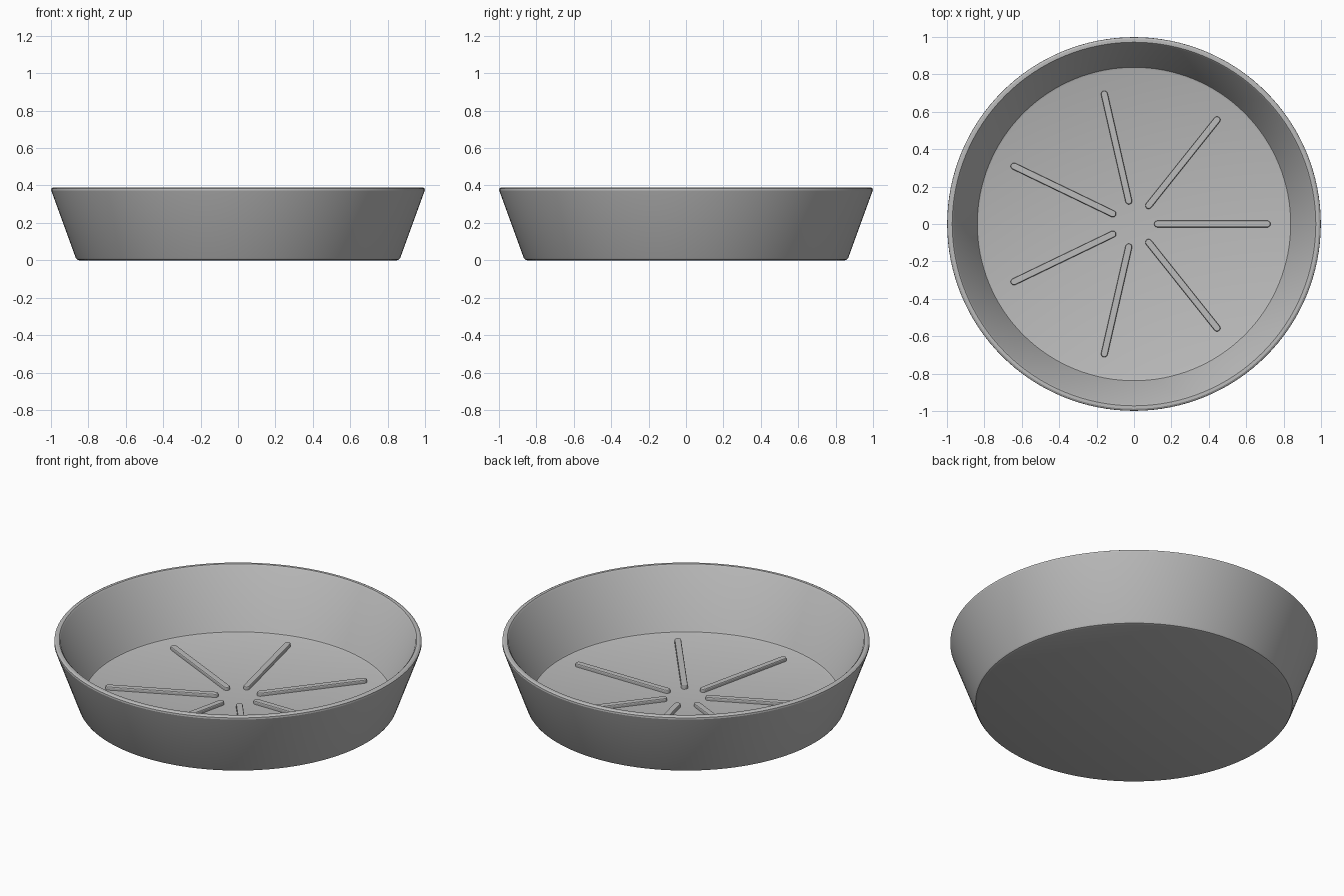
import bpy, bmesh, math
from mathutils import Matrix

cube = bpy.data.objects.get("Cube")
if cube:
    bpy.data.objects.remove(cube, do_unlink=True)

grey = bpy.data.materials.new("plain grey")
grey.use_nodes = True
colour = (0.5, 0.5, 0.5, 1)
grey.diffuse_color = colour
grey.node_tree.nodes["Principled BSDF"].inputs["Base Color"].default_value = colour


def finish(bm, name):
    bmesh.ops.recalc_face_normals(bm, faces=bm.faces)
    mesh = bpy.data.meshes.new(name)
    bm.to_mesh(mesh)
    bm.free()
    mesh.materials.append(grey)
    obj = bpy.data.objects.new(name, mesh)
    bpy.context.collection.objects.link(obj)
    bpy.ops.object.select_all(action="DESELECT")
    obj.select_set(True)
    bpy.context.view_layer.objects.active = obj
    bpy.ops.object.shade_smooth_by_angle(angle=math.radians(25))
    return obj


# Dish: closed profile (radius, height) turned about z
FLOOR = 0.04
profile = [(0, 0), (0.85, 0), (0.861, 0.004), (0.868, 0.014),
           (0.999, 0.374), (0.998, 0.384), (0.988, 0.39),
           (0.972, 0.39), (0.964, 0.382),
           (0.843, 0.052), (0.838, 0.044), (0.828, FLOOR), (0, FLOOR)]
bm = bmesh.new()
verts = [bm.verts.new((r, 0, z)) for r, z in profile]
edges = [bm.edges.new(pair) for pair in zip(verts, verts[1:])]
bmesh.ops.spin(bm, geom=verts + edges, axis=(0, 0, 1), cent=(0, 0, 0),
               angle=math.tau, steps=128, use_merge=True)
bmesh.ops.remove_doubles(bm, verts=bm.verts, dist=0.0001)
finish(bm, "dish")


# Raised floor ribs: round-ended bars with a softened top edge
def rib_outline(bm, inset, z, inner=0.108, outer=0.73, half=0.018, steps=10):
    ring = []
    for centre, start in ((outer - half, -math.pi / 2), (inner + half, math.pi / 2)):
        for i in range(steps + 1):
            a = start + math.pi * i / steps
            r = half - inset
            ring.append(bm.verts.new((centre + r * math.cos(a), r * math.sin(a), z)))
    return ring


RIBS = 7
for k in range(RIBS):
    bm = bmesh.new()
    rings = [rib_outline(bm, inset, FLOOR + z)
             for inset, z in ((0, -0.01), (0, 0.014), (0.002, 0.018), (0.006, 0.02))]
    for low, high in zip(rings, rings[1:]):
        for i in range(len(low)):
            j = (i + 1) % len(low)
            bm.faces.new((low[i], low[j], high[j], high[i]))
    bm.faces.new(rings[0])
    bm.faces.new(rings[-1])
    bm.transform(Matrix.Rotation(math.tau * k / RIBS, 4, "Z"))
    finish(bm, f"floor_rib_{k + 1}")
